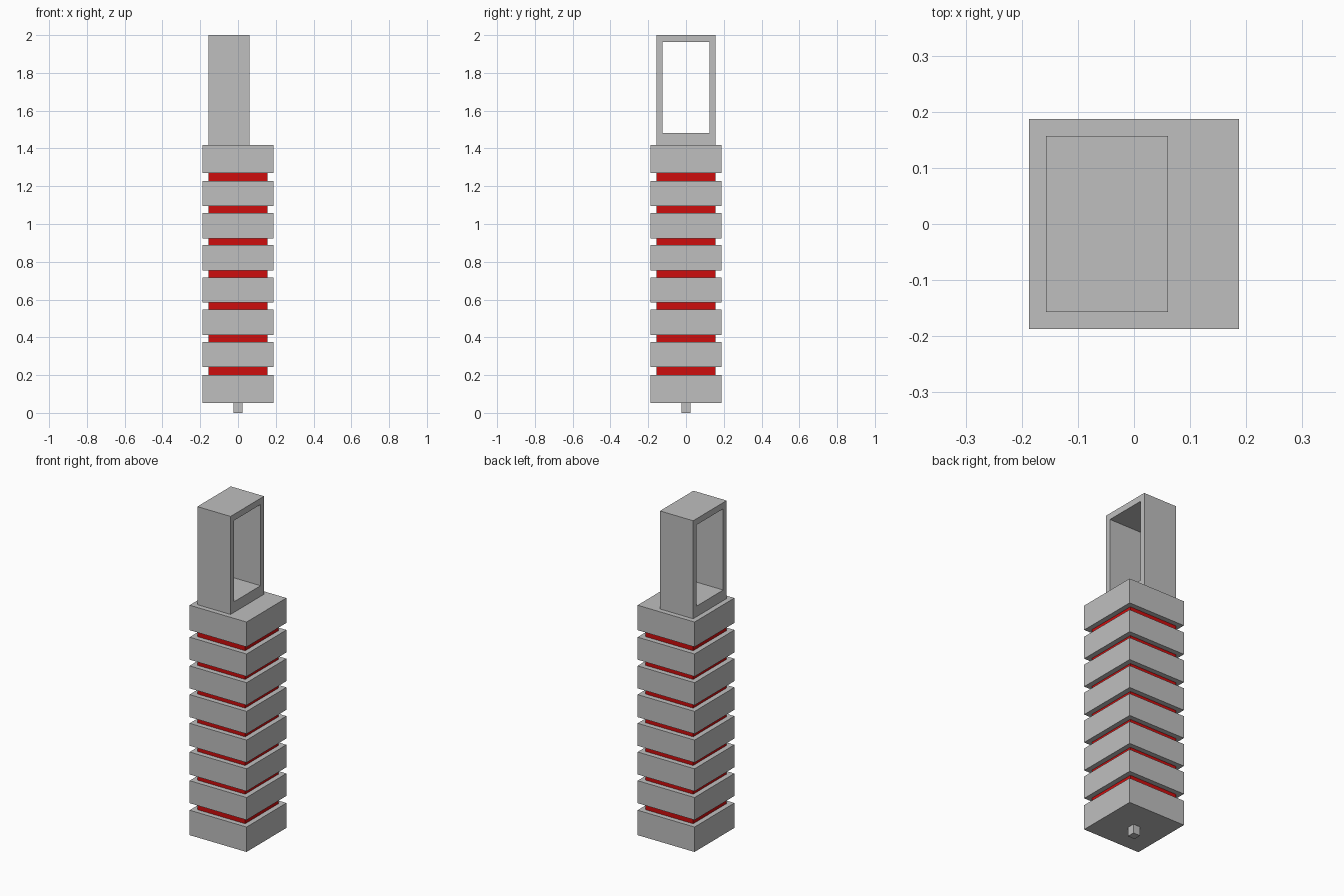
import bpy
import bmesh

cube = bpy.data.objects.get("Cube")
if cube:
    bpy.data.objects.remove(cube, do_unlink=True)


def make_material(name, color):
    mat = bpy.data.materials.new(name)
    mat.use_nodes = True
    mat.diffuse_color = color
    mat.node_tree.nodes["Principled BSDF"].inputs["Base Color"].default_value = color
    return mat


grey = make_material("light_grey", (0.52, 0.52, 0.52, 1))
red = make_material("bright_red", (0.61, 0.004, 0.004, 1))


def finish(name, bm, mat):
    mesh = bpy.data.meshes.new(name)
    bmesh.ops.recalc_face_normals(bm, faces=bm.faces[:])
    bm.to_mesh(mesh)
    bm.free()
    mesh.materials.append(mat)
    obj = bpy.data.objects.new(name, mesh)
    bpy.context.collection.objects.link(obj)
    return obj


def square_block(name, half, bottom, top, mat):
    bm = bmesh.new()
    bmesh.ops.create_cube(bm, size=1)
    for v in bm.verts:
        v.co.x *= 2 * half
        v.co.y *= 2 * half
        v.co.z = top if v.co.z > 0 else bottom
    return finish(name, bm, mat)


def rectangular_frame(name, x0, x1, outer, inner, mat):
    """Tube along x; outer and inner are (half width, bottom, top)."""
    bm = bmesh.new()

    def ring(x, size):
        half, low, high = size
        corners = [(-half, low), (half, low), (half, high), (-half, high)]
        return [bm.verts.new((x, y, z)) for y, z in corners]

    loops = [ring(x0, outer), ring(x1, outer), ring(x1, inner), ring(x0, inner)]
    for a, b in zip(loops, loops[1:] + loops[:1]):
        for i in range(4):
            j = (i + 1) % 4
            bm.faces.new((a[i], a[j], b[j], b[i]))
    return finish(name, bm, mat)


# Small peg underneath
square_block("bottom_peg", 0.023, 0, 0.053, grey)

# Stack of grey slabs: thicker ends, evenly spaced middle
slabs = [(0.053, 0.201)]
for i in range(6):
    middle = 0.3095 + 0.1704 * i
    slabs.append((middle - 0.0668, middle + 0.0668))
slabs.append((1.27, 1.418))
for i, (bottom, top) in enumerate(slabs):
    square_block(f"slab_{i + 1}", 0.187, bottom, top, grey)

# Red spacers in the gaps
for i, (lower, upper) in enumerate(zip(slabs, slabs[1:])):
    square_block(f"red_spacer_{i + 1}", 0.157, lower[1], upper[0], red)

# Open frame on top, set off to one side
rectangular_frame("top_frame", -0.157, 0.061,
                  (0.157, 1.418, 2.0), (0.125, 1.481, 1.963), grey)
